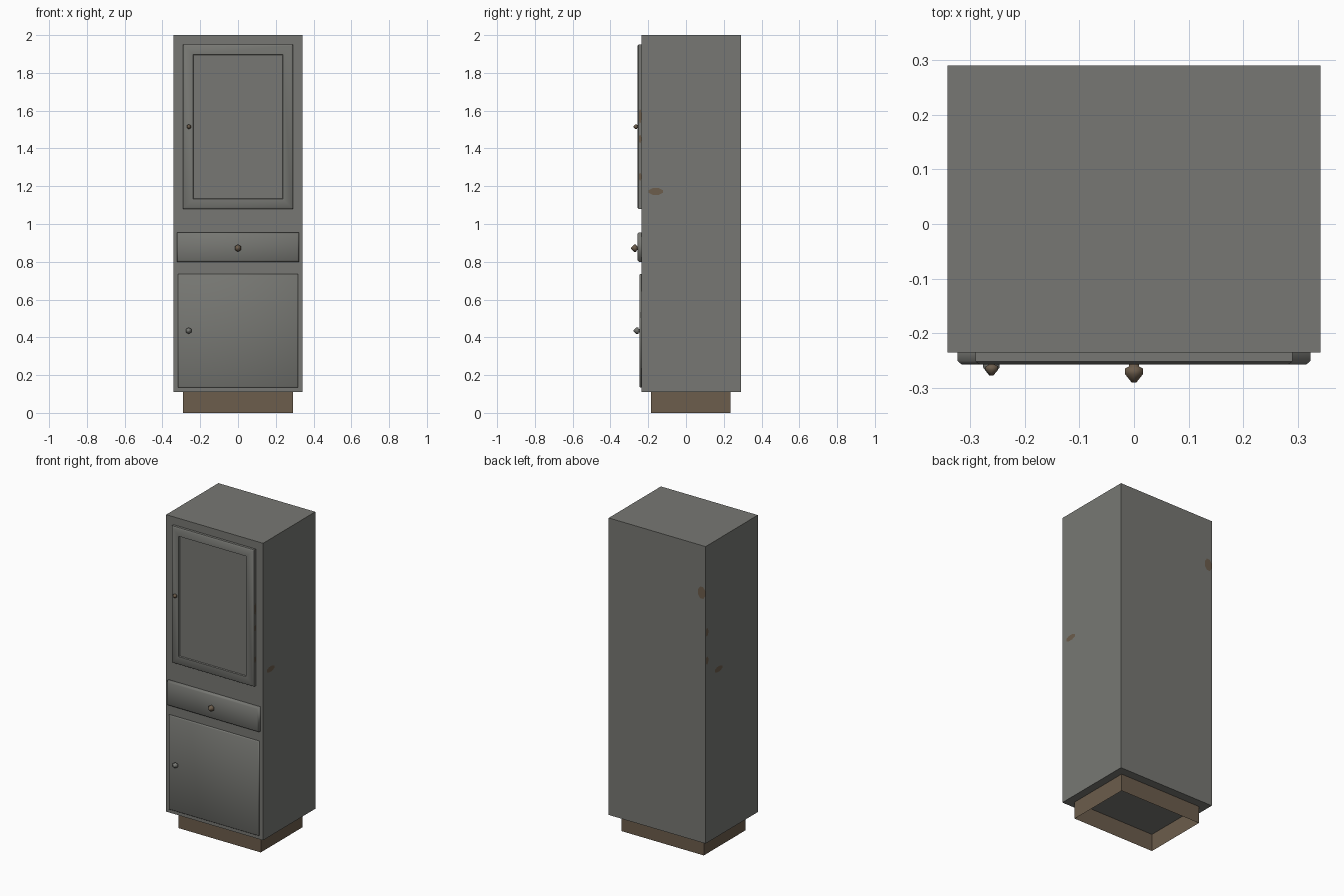
import bpy, bmesh, math

if "Cube" in bpy.data.objects:
    bpy.data.objects.remove(bpy.data.objects["Cube"])


def material(name, rgb):
    m = bpy.data.materials.new(name)
    m.diffuse_color = (*rgb, 1)
    m.use_nodes = True
    m.node_tree.nodes["Principled BSDF"].inputs["Base Color"].default_value = m.diffuse_color
    return m


GREY = material("painted grey", (0.185, 0.187, 0.172))
BROWN = material("worn brown", (0.150, 0.109, 0.072))
FRONT = -0.235  # y of the cabinet face


def finish(name, bm, mats, smooth=False):
    me = bpy.data.meshes.new(name)
    for f in bm.faces:
        f.smooth = smooth
    bm.to_mesh(me)
    bm.free()
    for m in mats:
        me.materials.append(m)
    ob = bpy.data.objects.new(name, me)
    bpy.context.collection.objects.link(ob)
    return ob


def box(name, x, y0, y1, z0, z1, mat, open_ends=False):
    bm = bmesh.new()
    bmesh.ops.create_cube(bm, size=1)
    for v in bm.verts:
        v.co.x *= 2 * x
        v.co.y = y0 if v.co.y < 0 else y1
        v.co.z = z0 if v.co.z < 0 else z1
    if open_ends:
        bm.normal_update()
        ends = [f for f in bm.faces if abs(f.normal.z) > 0.5]
        bmesh.ops.delete(bm, geom=ends, context='FACES_ONLY')
    return finish(name, bm, [mat])


def panel(name, x, z0, z1, steps):
    """Front slab made of nested rectangles, steps = (inset, distance forward)."""
    bm = bmesh.new()
    rings = []
    for i, d in steps:
        a, lo, hi = x - i, z0 + i, z1 - i
        rings.append([bm.verts.new((px, FRONT - d, pz)) for px, pz in
                      ((-a, lo), (a, lo), (a, hi), (-a, hi))])
    for a, b in zip(rings, rings[1:]):
        for k in range(4):
            n = (k + 1) % 4
            bm.faces.new((a[k], a[n], b[n], b[k]))
    bm.faces.new(rings[-1])
    return finish(name, bm, [GREY], True)


def knob(name, x, z, y0, y1, r, side_mat):
    """Six-sided turned knob with a pointed front."""
    bm = bmesh.new()
    length = y0 - y1
    rings = []
    for t, s in ((0, 0.5), (0.2, 0.55), (0.3, 1), (0.58, 1), (1, 0.25)):
        rings.append([bm.verts.new((x + r * s * math.sin(k * math.pi / 3),
                                    y0 - length * t,
                                    z + r * s * math.cos(k * math.pi / 3)))
                      for k in range(6)])
    for a, b in zip(rings, rings[1:]):
        for k in range(6):
            n = (k + 1) % 6
            bm.faces.new((a[k], a[n], b[n], b[k]))
    bm.faces.new(rings[-1])
    bmesh.ops.recalc_face_normals(bm, faces=bm.faces)
    return finish(name, bm, [side_mat], True)


def stain(name, centre, axis, sign, w, h):
    """Thin eight-sided wear patch on a side (axis x) or the back (axis y)."""
    bm = bmesh.new()
    pts = []
    for k in range(8):
        a = (k + 0.5) * math.pi / 4
        u, v = w / 2 * math.cos(a) / 0.924, h / 2 * math.sin(a) / 0.924
        x, y, z = centre
        pts.append((x + sign * 0.001, y + sign * u, z + v) if axis == 'x'
                   else (x - sign * u, y + sign * 0.001, z + v))
    bm.faces.new([bm.verts.new(p) for p in pts])
    return finish(name, bm, [BROWN])


# Carcass and hollow plinth
box("cabinet_body", 0.341, FRONT, 0.29, 0.11, 2.0, GREY)
box("plinth", 0.29, -0.185, 0.235, 0.0, 0.11, BROWN, open_ends=True)

# Upper door with recessed panel (hard edges stay sharp)
door = panel("upper_door", 0.29, 1.08, 1.95,
             [(0, 0), (0, 0.016), (0.008, 0.022), (0.052, 0.022), (0.055, 0.015)])
bpy.context.view_layer.objects.active = door
door.select_set(True)
bpy.ops.object.shade_smooth_by_angle(angle=math.radians(50))

# Drawer and lower door with soft rims
panel("drawer_front", 0.323, 0.80, 0.955, [(0, 0), (0, 0.015), (0.008, 0.022)])
panel("lower_door", 0.317, 0.135, 0.735, [(0, 0), (0, 0.008), (0.004, 0.011)])

# Knobs
knob("upper_door_knob", -0.26, 1.515, FRONT - 0.018, -0.277, 0.013, BROWN)
knob("drawer_knob", 0.0, 0.872, FRONT - 0.018, -0.29, 0.019, BROWN)
knob("lower_door_knob", -0.261, 0.435, FRONT - 0.008, -0.277, 0.017, GREY)

# Wear patches on the sides, back and door edge
stain("right_side_patch", (0.341, -0.16, 1.172), 'x', 1, 0.075, 0.035)
stain("left_side_patch", (-0.341, 0.16, 1.172), 'x', -1, 0.075, 0.035)
stain("back_patch", (-0.314, 0.29, 1.70), 'y', 1, 0.052, 0.075)
for z, h in ((1.45, 0.05), (1.27, 0.05)):
    stain("left_rear_patch", (-0.341, 0.277, z), 'x', -1, 0.025, h)
for z, h in ((1.57, 0.07), (1.45, 0.04), (1.25, 0.04)):
    stain("door_edge_patch", (0.29, -0.243, z), 'x', 1, 0.014, h)
